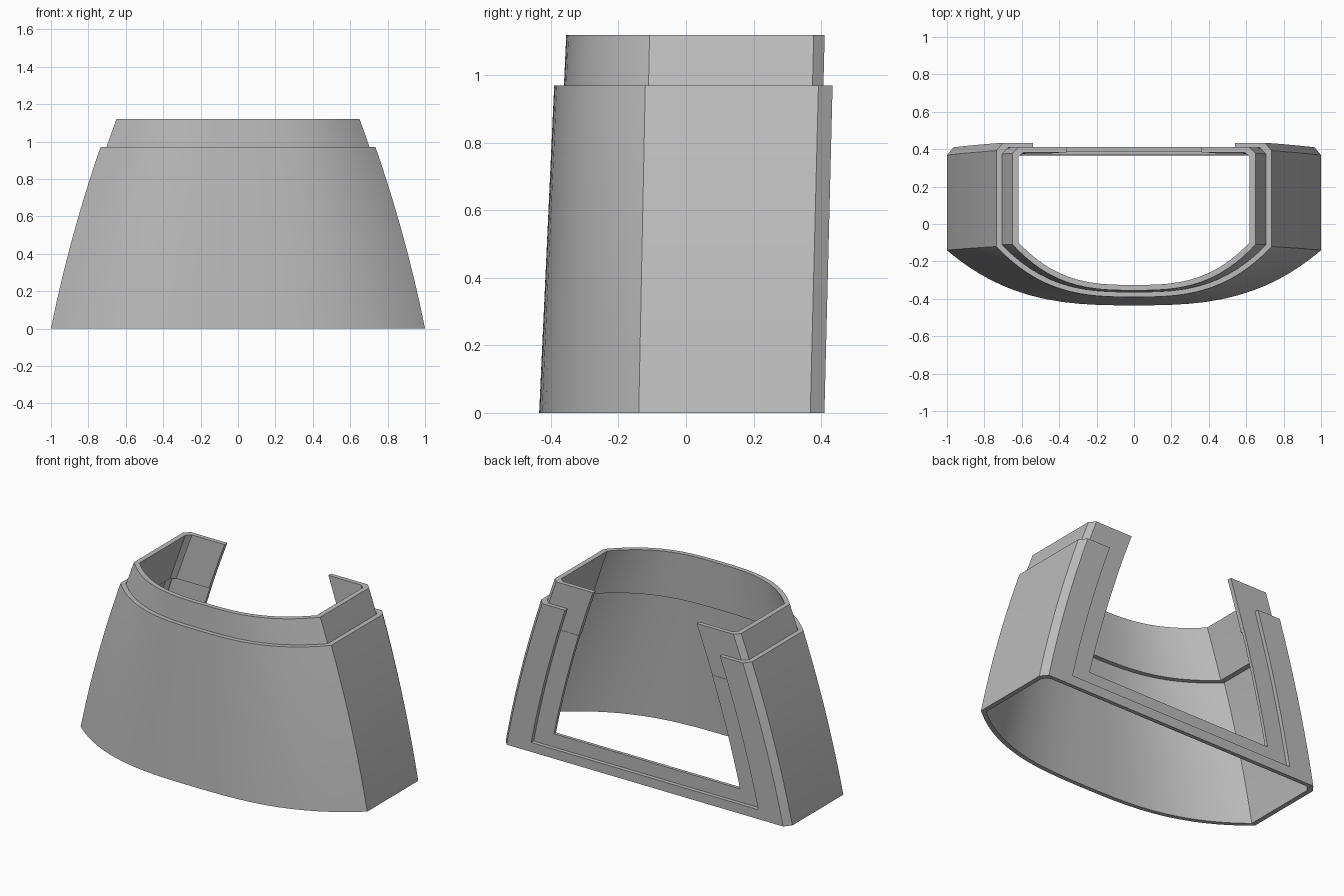
import bpy
import bmesh
import math

cube = bpy.data.objects.get("Cube")
if cube:
    bpy.data.objects.remove(cube, do_unlink=True)

grey = bpy.data.materials.new("plain grey")
grey.use_nodes = True
colour = (0.5, 0.5, 0.5, 1)
grey.diffuse_color = colour
grey.node_tree.nodes["Principled BSDF"].inputs["Base Color"].default_value = colour

ARC = 32            # segments across the curved front
WINDOW = 0.32       # window edge, measured in from the side
RECESS = 0.195      # recess edge, measured in from the side


def half_width(z):
    return 1 - 0.2 * z - 0.075 * z * z


def back_y(z):
    return 0.41 + 0.025 * z


def section(z, inset, gap):
    """D-shaped outline, starting and ending at the gap in the back."""
    w = half_width(z) - inset
    end = half_width(z) - gap
    back = back_y(z) - inset * 0.85
    side_back = back - 0.042 + inset * 0.3
    corner = -0.14 + 0.02 * z + inset * 0.3
    front = -0.435 + 0.046 * z + inset * 0.9
    chamfer = w - 0.035 + inset * 0.1
    pts = [(end, back, z), (chamfer, back, z), (w, side_back, z)]
    for i in range(ARC + 1):
        t = math.cos(math.pi * i / ARC)
        pts.append((w * t, corner + (front - corner) * (1 - abs(t) ** 2.9), z))
    return pts + [(-w, side_back, z), (-chamfer, back, z), (-end, back, z)]


def solid(name, levels, outer, inner, present):
    """Thick wall made from the cells (level, segment) that are present."""
    bm = bmesh.new()
    outs = [[bm.verts.new(p) for p in outer(z)] for z in levels]
    ins = [[bm.verts.new(p) for p in inner(z)] for z in levels]
    n, rows = len(outs[0]), len(levels) - 1

    def has(i, j):
        return 0 <= i < rows and present(levels[i + 1], j % n, n)

    for i in range(rows):
        for j in range(n):
            if not has(i, j):
                continue
            k = (j + 1) % n
            bm.faces.new((outs[i][j], outs[i][k], outs[i + 1][k], outs[i + 1][j]))
            bm.faces.new((ins[i][j], ins[i + 1][j], ins[i + 1][k], ins[i][k]))
            # Close the wall wherever the neighbouring cell is missing
            borders = ((i - 1, j, i, j, i, k), (i + 1, j, i + 1, j, i + 1, k),
                       (i, j - 1, i, j, i + 1, j), (i, j + 1, i, k, i + 1, k))
            for ni, nj, a, b, c, d in borders:
                if not has(ni, nj):
                    bm.faces.new((outs[a][b], outs[c][d], ins[c][d], ins[a][b]))
    bmesh.ops.delete(bm, geom=[v for v in bm.verts if not v.link_faces], context="VERTS")
    bmesh.ops.recalc_face_normals(bm, faces=bm.faces)
    mesh = bpy.data.meshes.new(name)
    bm.to_mesh(mesh)
    bm.free()
    mesh.materials.append(grey)
    obj = bpy.data.objects.new(name, mesh)
    bpy.context.collection.objects.link(obj)
    bpy.ops.object.select_all(action="DESELECT")
    obj.select_set(True)
    bpy.context.view_layer.objects.active = obj
    bpy.ops.object.shade_smooth_by_angle(angle=math.radians(20))


def steps(low, high, count):
    return [low + (high - low) * i / count for i in range(count + 1)]


# Main shell: closed along the bottom of the back, open above it
SILL = 0.06
solid("main_shell", [0] + steps(SILL, 0.97, 10),
      lambda z: section(z, 0, RECESS),
      lambda z: section(z, 0.03, RECESS),
      lambda top, j, n: j < n - 1 or top <= SILL)

# Collar: thinner ring nested inside the shell and rising above it
solid("collar", steps(0.82, 1.12, 4),
      lambda z: section(z, 0.032, WINDOW),
      lambda z: section(z, 0.064, WINDOW),
      lambda top, j, n: j < n - 1)


# Recessed frame around the window in the back
def frame_row(depth):
    def row(z):
        a, b = half_width(z) - 0.06, half_width(z) - WINDOW
        return [(x, back_y(z) - depth, z) for x in (-a, -b, b, a)]
    return row


FRAME_SILL = 0.145
solid("window_frame", [0.025] + steps(FRAME_SILL, 0.82, 8),
      frame_row(0.025), frame_row(0.045),
      lambda top, j, n: j in (0, 2) or (j == 1 and top <= FRAME_SILL))
